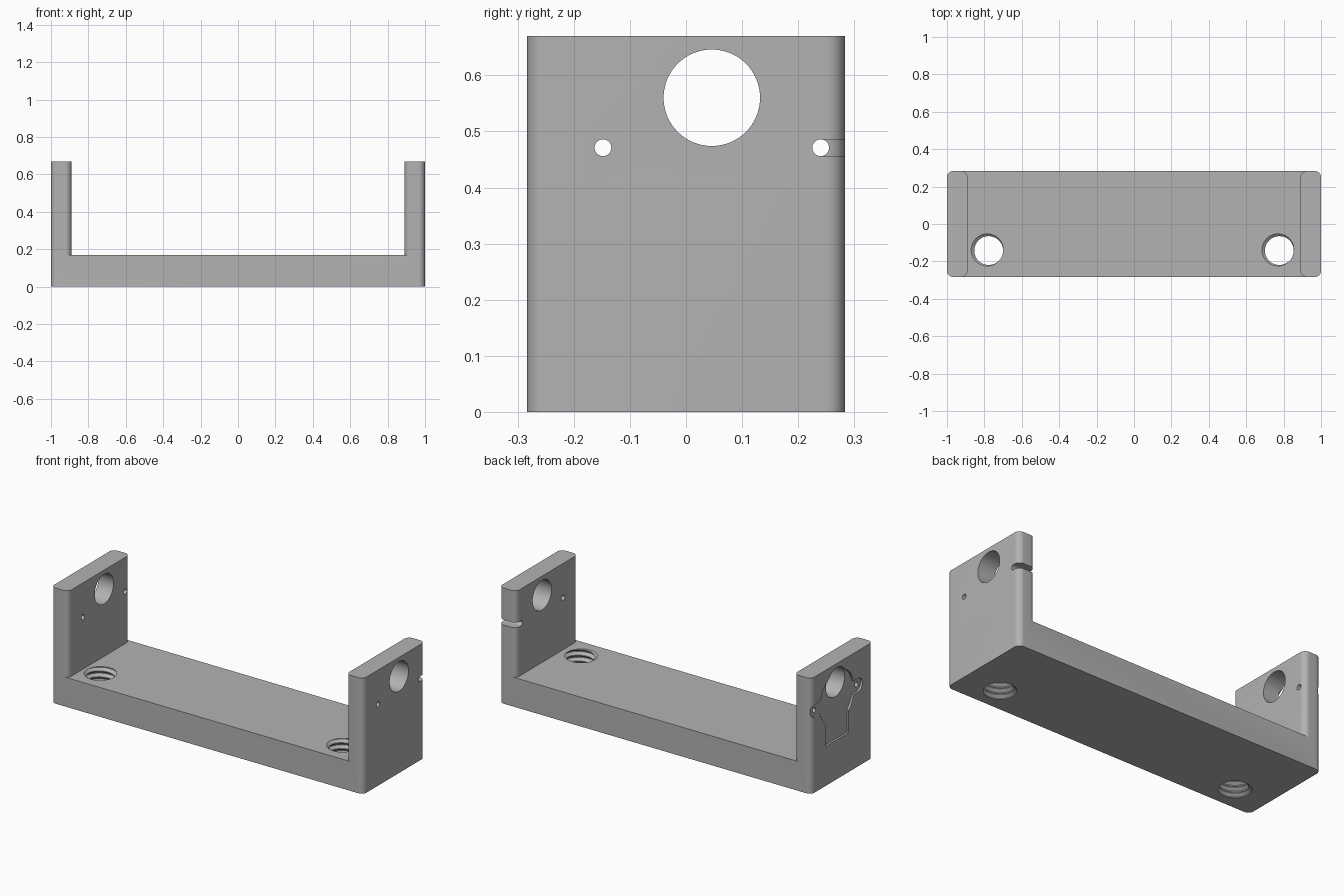
import bpy, bmesh
from math import pi, sin, cos, asin, acos, radians

if "Cube" in bpy.data.objects:
    bpy.data.objects.remove(bpy.data.objects["Cube"], do_unlink=True)

HALF_D, HEIGHT, BASE_H, INNER, FILLET = 0.283, 0.67, 0.17, 0.89, 0.033
SHAFT = (0.046, 0.56)          # shaft hole centre (y, z)
MOUNT = (0.046, 0.471)         # motor centre (y, z)
EAR = 0.194                    # screw distance from the motor centre

grey = bpy.data.materials.new("light_grey")
grey.use_nodes = True
grey.diffuse_color = (0.45, 0.45, 0.45, 1)
grey.node_tree.nodes["Principled BSDF"].inputs["Base Color"].default_value = grey.diffuse_color


def arc(cx, cy, r, a, b, n=12):
    """Points on an arc from angle a to b in degrees."""
    steps = [radians(a + (b - a) * i / n) for i in range(n + 1)]
    return [(cx + r * cos(t), cy + r * sin(t)) for t in steps]


def circle(cx, cy, r, n=64):
    return arc(cx, cy, r, 0, 360, n)[:-1]


def finish(name, bm):
    bmesh.ops.recalc_face_normals(bm, faces=bm.faces)
    mesh = bpy.data.meshes.new(name)
    bm.to_mesh(mesh)
    bm.free()
    mesh.materials.append(grey)
    obj = bpy.data.objects.new(name, mesh)
    bpy.context.collection.objects.link(obj)
    return obj


def prism(name, pts, lo, hi, axis="z"):
    """Extrude a 2D outline, (x, y) along z or (y, z) along x."""
    place = (lambda p, h: (p[0], p[1], h)) if axis == "z" else (lambda p, h: (h, p[0], p[1]))
    bm = bmesh.new()
    low, high = [[bm.verts.new(place(p, h)) for p in pts] for h in (lo, hi)]
    bm.faces.new(low)
    bm.faces.new(high)
    for i in range(len(pts)):
        bm.faces.new((low[i - 1], low[i], high[i], high[i - 1]))
    return finish(name, bm)


def thread_cutter(name, cx, cy, r_in=0.077, r_out=0.094, pitch=0.034, n=48):
    """Helical screw-shaped solid that leaves a threaded hole."""
    profile = [(0, r_in), (0.12, r_in), (0.5, r_out), (0.62, r_out)]
    turns, k = 9, len(profile)
    bm = bmesh.new()
    cols = []
    for j in range(n):
        t = 2 * pi * j / n
        cols.append([bm.verts.new((cx + r * cos(t), cy + r * sin(t),
                                   (turn + f + j / n - 2) * pitch))
                     for turn in range(turns) for f, r in profile])
    for j in range(n):
        a, b = cols[j], cols[(j + 1) % n]
        shift = k if j == n - 1 else 0
        for i in range(len(a) - 1 - shift):
            bm.faces.new((a[i], b[i + shift], b[i + 1 + shift], a[i + 1]))
    # Fan caps well outside the base
    mid = BASE_H / 2
    rims = [e for e in bm.edges if e.is_boundary]
    for side in (-1, 1):
        tip = bm.verts.new((cx, cy, mid + side * 0.4))
        for e in rims:
            if (sum(v.co.z for v in e.verts) / 2 - mid) * side > 0:
                bm.faces.new((*e.verts, tip))
    bmesh.ops.triangulate(bm, faces=bm.faces)
    return finish(name, bm)


# Bracket block with rounded vertical edges
cx, cy = 1 - FILLET, HALF_D - FILLET
outline = (arc(cx, cy, FILLET, 0, 90) + arc(-cx, cy, FILLET, 90, 180)
           + arc(-cx, -cy, FILLET, 180, 270) + arc(cx, -cy, FILLET, 270, 360))
bracket = prism("bracket", outline, 0, HEIGHT)

# Space between the walls, flared so the inner wall edges are rounded
flare = arc(INNER + FILLET, cy, FILLET, 180, 90) + [(INNER + FILLET, 0.4)]
right = [(x, -y) for x, y in reversed(flare)] + flare
gap = right + [(-x, y) for x, y in reversed(right)]
cutters = [prism("gap_cutter", gap, BASE_H, 1)]

# Threaded holes in the base
for s in (-1, 1):
    cutters.append(thread_cutter("thread_cutter", s * 0.777, -0.142))

# Shaft hole, front screw holes, back screw hole and open back slot
y0, z0 = MOUNT
cutters.append(prism("shaft_cutter", circle(*SHAFT, 0.086), -1.1, 1.1, "x"))
cutters.append(prism("screw_cutter", circle(y0 - EAR, z0, 0.015, 24), -1.1, 1.1, "x"))
cutters.append(prism("back_screw_cutter", circle(y0 + EAR, z0, 0.015, 24), -1.1, -0.8, "x"))
slot = arc(y0 + EAR, z0, 0.015, 90, 270) + [(0.4, z0 - 0.015), (0.4, z0 + 0.015)]
cutters.append(prism("slot_cutter", slot, 0.8, 1.1, "x"))

# Shallow motor-shaped recess in the outer right wall
R, EAR_R, BOX = 0.156, 0.039, 0.107
ear_angle = asin(EAR_R / R) * 180 / pi
box_angle = -acos(BOX / R) * 180 / pi
half = ([(BOX, -0.243)] + arc(0, 0, R, box_angle, -ear_angle)
        + arc(EAR, 0, EAR_R, -90, 90) + arc(0, 0, R, ear_angle, 89, 24))
recess = half + [(-y, z) for y, z in reversed(half)]
cutters.append(prism("recess_cutter", [(y + y0, z + z0) for y, z in recess], -1.1, -0.988, "x"))

# Cut everything from the block
bpy.ops.object.select_all(action="DESELECT")
bpy.context.view_layer.objects.active = bracket
bracket.select_set(True)
for c in cutters:
    c.hide_render = True
    mod = bracket.modifiers.new(c.name, "BOOLEAN")
    mod.operation, mod.solver, mod.object = "DIFFERENCE", "EXACT", c
    bpy.ops.object.modifier_apply(modifier=mod.name)
    bpy.data.objects.remove(c, do_unlink=True)
bpy.ops.object.shade_smooth_by_angle(angle=radians(30))
